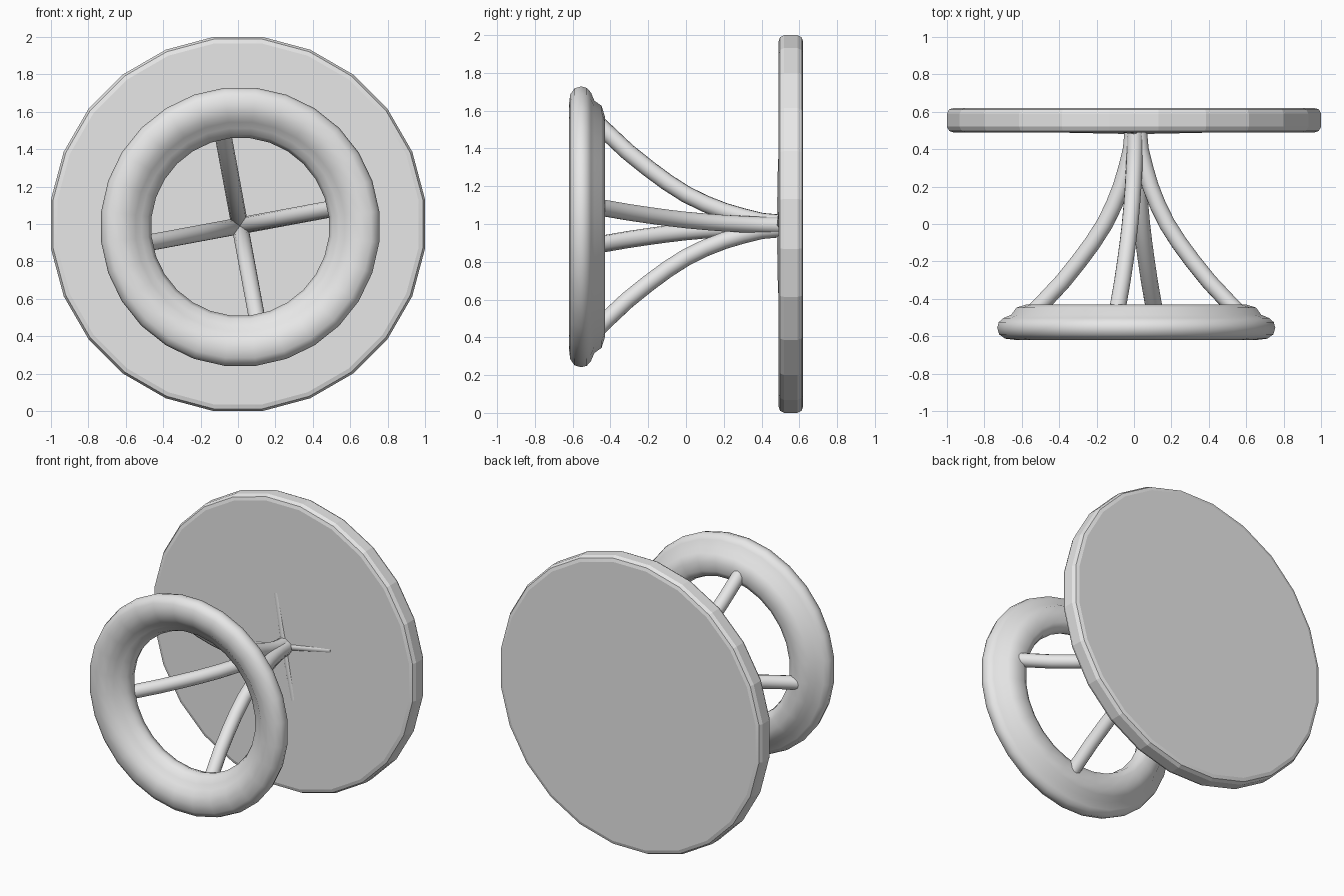
import bpy, bmesh, math
from mathutils import Vector

cube = bpy.data.objects.get("Cube")
if cube:
    bpy.data.objects.remove(cube, do_unlink=True)

grey = bpy.data.materials.new("light grey")
grey.use_nodes = True
grey.diffuse_color = (0.8, 0.8, 0.8, 1)
grey.node_tree.nodes["Principled BSDF"].inputs["Base Color"].default_value = (0.8, 0.8, 0.8, 1)


def finish(name, bm, angle):
    """Turn a bmesh into a named, shaded object."""
    bmesh.ops.recalc_face_normals(bm, faces=bm.faces[:])
    me = bpy.data.meshes.new(name)
    bm.to_mesh(me)
    bm.free()
    me.materials.append(grey)
    ob = bpy.data.objects.new(name, me)
    bpy.context.collection.objects.link(ob)
    bpy.ops.object.select_all(action='DESELECT')
    ob.select_set(True)
    bpy.context.view_layer.objects.active = ob
    bpy.ops.object.shade_smooth_by_angle(angle=math.radians(angle))
    return ob


def lathe(name, profile, sides, centre, closed, angle):
    """Spin (radius, y) points around an axis along y."""
    bm = bmesh.new()
    cx, cz = centre
    rings = []
    for r, y in profile:
        ring = []
        for i in range(sides):
            a = 2 * math.pi * (i + 0.5) / sides
            ring.append(bm.verts.new((cx + r * math.cos(a), y, cz + r * math.sin(a))))
        rings.append(ring)
    pairs = list(zip(rings, rings[1:]))
    if closed:
        pairs.append((rings[-1], rings[0]))
    else:
        bm.faces.new(rings[0])
        bm.faces.new(rings[-1])
    for p, q in pairs:
        for i in range(sides):
            j = (i + 1) % sides
            bm.faces.new((p[i], p[j], q[j], q[i]))
    return finish(name, bm, angle)


def tube(name, points, radius, sides=12):
    """Round rod along a path of points, with closed ends."""
    bm = bmesh.new()
    rings = []
    for i, p in enumerate(points):
        t = (points[min(i + 1, len(points) - 1)] - points[max(i - 1, 0)]).normalized()
        u = t.cross(Vector((0.3, 0.2, 1) if abs(t.z) < 0.8 else (1, 0, 0))).normalized()
        # keep the cross-section from twisting along the path
        if rings:
            u = (last - t * last.dot(t)).normalized()
        last = u
        v = t.cross(u)
        rings.append([bm.verts.new(p + radius * (math.cos(a) * u + math.sin(a) * v))
                      for a in (2 * math.pi * k / sides for k in range(sides))])
    for p, q in zip(rings, rings[1:]):
        for i in range(sides):
            j = (i + 1) % sides
            bm.faces.new((p[i], p[j], q[j], q[i]))
    bm.faces.new(rings[0])
    bm.faces.new(rings[-1])
    return finish(name, bm, 50)


# Back disc: 24 sides with softly rounded rims
R = 1 / math.cos(math.pi / 24)
disc = [(R - 0.035, 0.49), (R - 0.012, 0.497), (R, 0.52),
        (R, 0.59), (R - 0.012, 0.613), (R - 0.035, 0.62)]
lathe("back_disc", disc, 24, (0, 1), False, 12)

# Front ring: fat rounded front lip with a smaller stepped-in back
ring = [(0.748, -0.555), (0.738, -0.59), (0.705, -0.613), (0.65, -0.62),
        (0.595, -0.608), (0.562, -0.58), (0.53, -0.558), (0.495, -0.535),
        (0.477, -0.495), (0.49, -0.452), (0.53, -0.43), (0.59, -0.43),
        (0.645, -0.447), (0.672, -0.485), (0.715, -0.503), (0.74, -0.525)]
lathe("front_ring", ring, 28, (0.012, 0.985), True, 60)

# Four curved spokes and the faint ridges where they meet the disc
spoke = [(0.555, -0.47), (0.505, -0.42), (0.40, -0.31), (0.31, -0.20), (0.235, -0.10),
         (0.17, 0.0), (0.12, 0.10), (0.08, 0.20), (0.05, 0.30), (0.025, 0.40), (0.015, 0.51)]
for i, side in enumerate(("left", "top", "right", "bottom")):
    a = math.radians(10.5 + 90 * i)
    d = Vector((math.cos(a), 0, math.sin(a)))
    hub = Vector((0.01, 0, 0.99))
    tube(side + "_spoke", [hub + d * r + Vector((0, y, 0)) for r, y in spoke], 0.045)
    tube(side + "_ridge", [hub + d * r + Vector((0, y, 0))
                           for r, y in ((0, 0.505), (0.15, 0.508), (0.36, 0.512))], 0.025)
